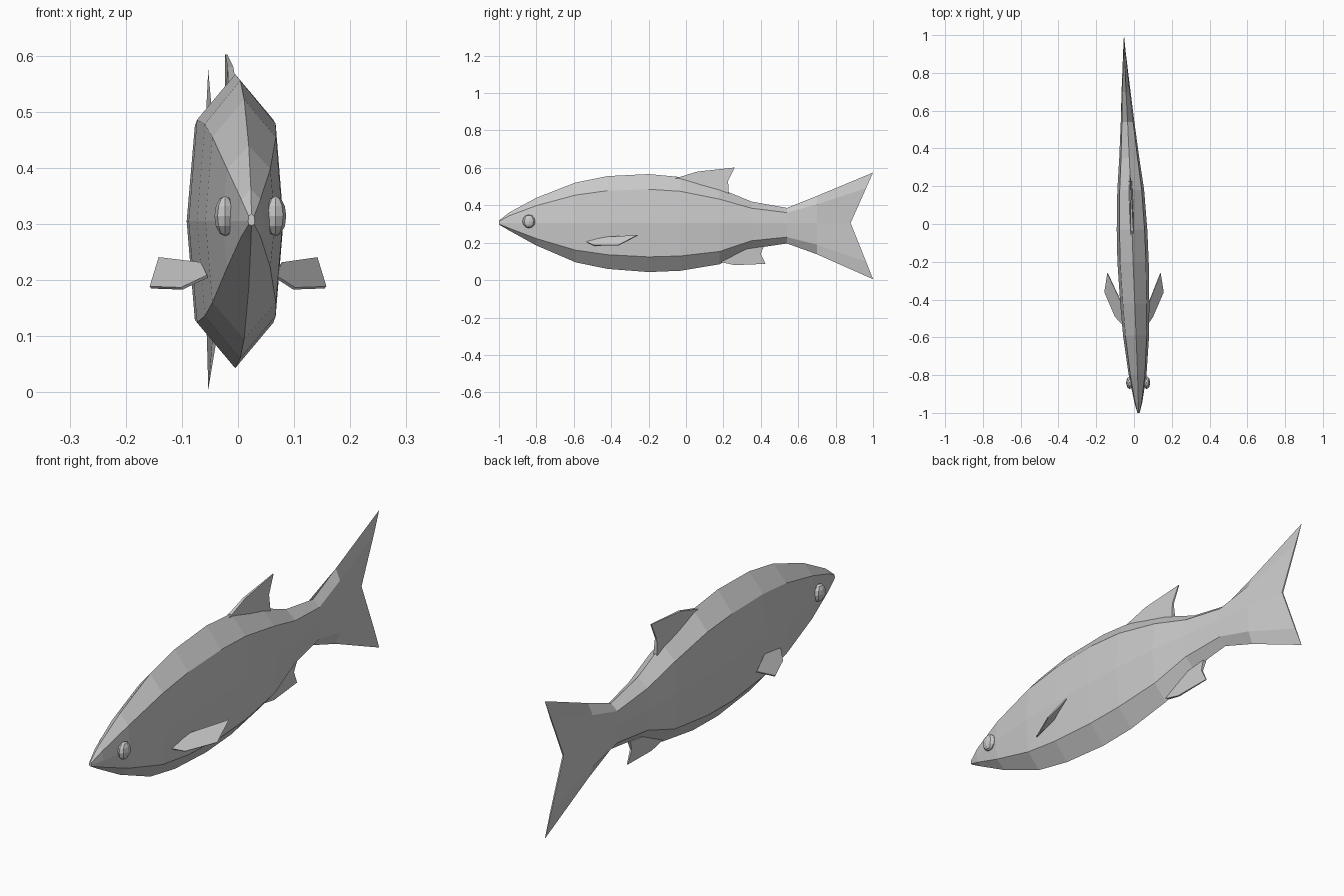
import bpy, bmesh

if "Cube" in bpy.data.objects:
    bpy.data.objects.remove(bpy.data.objects["Cube"])

MID = 0.305          # height of the body's centre line


def make(name, verts, faces):
    bm = bmesh.new()
    vs = [bm.verts.new(v) for v in verts]
    for f in faces:
        bm.faces.new([vs[i] for i in f])
    bmesh.ops.recalc_face_normals(bm, faces=bm.faces)
    me = bpy.data.meshes.new(name)
    bm.to_mesh(me)
    bm.free()
    ob = bpy.data.objects.new(name, me)
    bpy.context.collection.objects.link(ob)
    return ob


def spine(y):
    """Sideways bend of the swimming body."""
    pts = [(-1, .024), (-.85, .021), (-.59, .011), (-.2, -.005), (.2, -.018),
           (.54, -.034), (.7, -.042), (1, -.053)]
    for (a, xa), (b, xb) in zip(pts, pts[1:]):
        if y <= b:
            return xa + (xb - xa) * (y - a) / (b - a)
    return pts[-1][1]


# Body and forked tail: y, top z, bottom z, half width, fork depth
sections = [
    (-1.0, .318, .297, .006, 0), (-.945, .362, .265, .021, 0),
    (-.80, .44, .185, .047, 0), (-.59, .522, .095, .069, 0),
    (-.42, .556, .06, .077, 0), (-.20, .567, .043, .083, 0),
    (-.03, .551, .05, .081, 0), (.18, .49, .085, .071, 0),
    (.35, .42, .168, .053, 0), (.54, .386, .196, .036, 0),
    (.70, .45, .138, .024, 0), (1.0, .575, .005, .003, .12)]
ring = [(0, 1), (.82, .69), (1, 0), (.82, -.69), (0, -1),
        (-.82, -.69), (-1, 0), (-.82, .69)]
verts, faces, n = [], [], len(ring)
for y, top, bot, w, fork in sections:
    for rx, rz in ring:
        h = (top - MID) if rz > 0 else (MID - bot)
        verts.append((spine(y) + rx * w, y - fork * (1 - abs(rz)), MID + rz * h))
for s in range(len(sections) - 1):
    for i in range(n):
        j = (i + 1) % n
        faces.append((s * n + i, s * n + j, s * n + n + j, s * n + n + i))
faces.append(tuple(range(n)))
e = (len(sections) - 1) * n
faces += [(e, e + 1, e + 7), (e + 1, e + 2, e + 6, e + 7),
          (e + 2, e + 3, e + 5, e + 6), (e + 3, e + 4, e + 5)]
make("body", verts, faces)


# Upright fins: outline of (y, z, half thickness)
def upright_fin(name, outline):
    k = len(outline)
    v = [(spine(y) + s * t, y, z) for s in (1, -1) for y, z, t in outline]
    f = [tuple(range(k)), tuple(range(k, 2 * k))]
    f += [(i, (i + 1) % k, k + (i + 1) % k, k + i) for i in range(k)]
    make(name, v, f)


upright_fin("dorsal_fin", [(-.07, .54, .008), (.06, .58, .005), (.26, .602, .002),
                           (.225, .53, .004), (.23, .44, .010), (.08, .48, .012)])
upright_fin("anal_fin", [(.17, .10, .008), (.26, .08, .004), (.425, .087, .002),
                         (.40, .14, .004), (.415, .18, .008), (.28, .16, .010)])

# Pectoral fins, mirrored
for side, name in ((1, "right"), (-1, "left")):
    root = 0 if side == 1 else .012
    pts = [(.066 - root, -.54, .207), (.1, -.49, .185), (.156, -.36, .187),
           (.140, -.26, .239), (.077 - root, -.42, .230)]
    fin = make(name + "_pectoral_fin", [(side * x, y, z) for x, y, z in pts],
               [(0, 1, 2, 3, 4)])
    mod = fin.modifiers.new("thickness", 'SOLIDIFY')
    mod.thickness = .005
    mod.offset = 0

# Eyes
for side, name in ((1, "right"), (-1, "left")):
    bpy.ops.mesh.primitive_uv_sphere_add(segments=8, ring_count=6, radius=1,
                                         location=(.022 + side * .045, -.84, .314))
    eye = bpy.context.object
    eye.name = name + "_eye"
    eye.scale = (.019, .034, .036)
